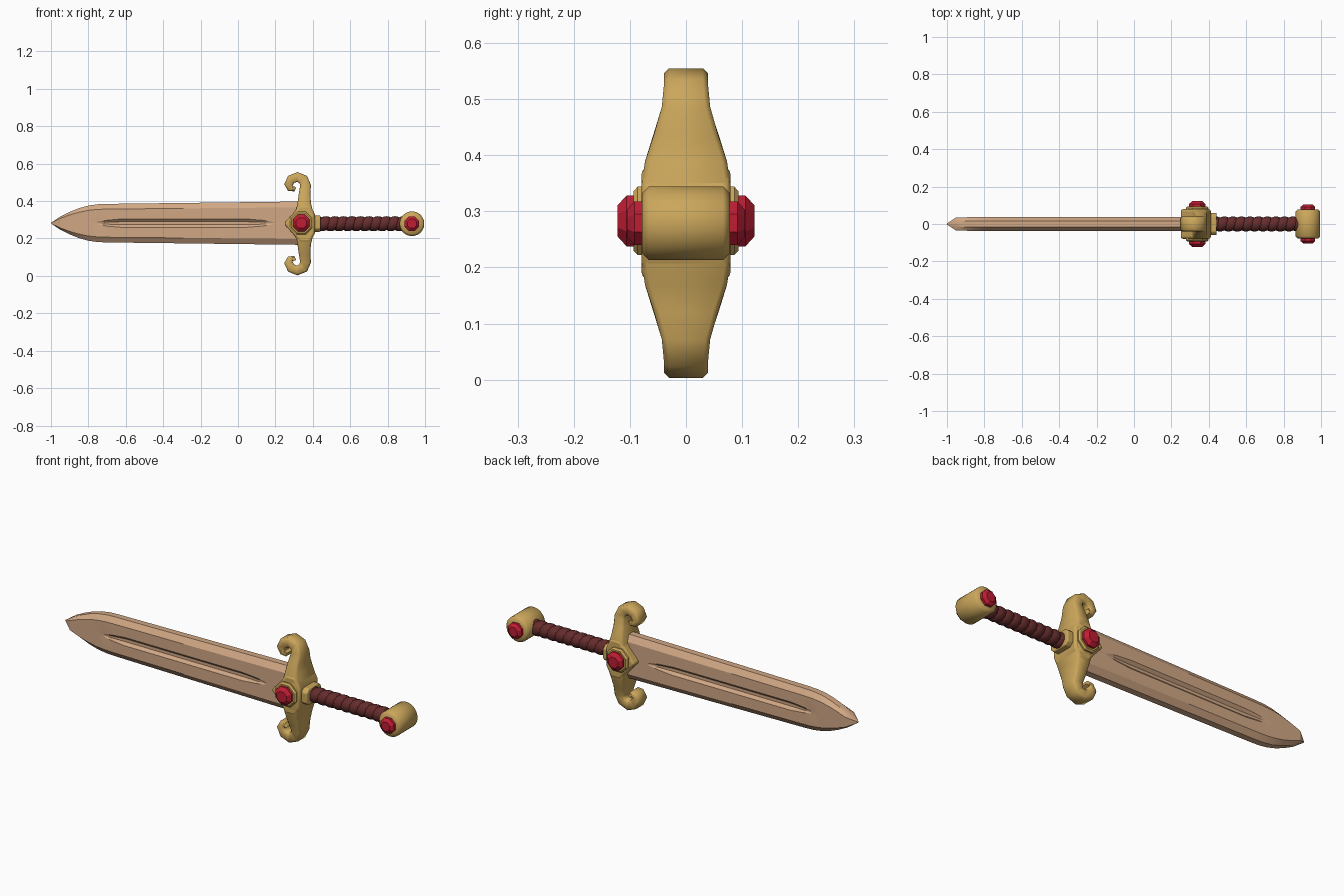
import bpy, bmesh
from math import sin, cos, pi
from mathutils import Vector

cube = bpy.data.objects.get("Cube")
if cube:
    bpy.data.objects.remove(cube)

ZC = 0.279  # height of the sword's long axis


def material(name, rgb):
    m = bpy.data.materials.new(name)
    m.use_nodes = True
    m.diffuse_color = (*rgb, 1)
    m.node_tree.nodes["Principled BSDF"].inputs["Base Color"].default_value = (*rgb, 1)
    return m


WOOD = material("tan_wood", (0.64, 0.39, 0.235))
GOLD = material("gold", (0.60, 0.385, 0.105))
RED = material("red_gem", (0.52, 0.012, 0.033))
LEATHER = material("dark_leather", (0.13, 0.025, 0.025))


def loft(name, rings, mat, bevel=0.0, smooth=True, angle=35):
    """Skin a row of equal-sized closed rings and cap both ends."""
    bm = bmesh.new()
    rows = [[bm.verts.new(p) for p in ring] for ring in rings]
    n = len(rows[0])
    for a, b in zip(rows, rows[1:]):
        for i in range(n):
            j = (i + 1) % n
            bm.faces.new((a[i], a[j], b[j], b[i]))
    bm.faces.new(rows[0])
    bm.faces.new(rows[-1])
    bmesh.ops.recalc_face_normals(bm, faces=bm.faces)
    mesh = bpy.data.meshes.new(name)
    bm.to_mesh(mesh)
    bm.free()
    mesh.materials.append(mat)
    obj = bpy.data.objects.new(name, mesh)
    bpy.context.collection.objects.link(obj)
    if bevel:
        mod = obj.modifiers.new("soft_edges", "BEVEL")
        mod.width, mod.segments, mod.limit_method = bevel, 3, "ANGLE"
        mod.angle_limit = 0.7
    if smooth:
        bpy.ops.object.select_all(action="DESELECT")
        obj.select_set(True)
        bpy.context.view_layer.objects.active = obj
        bpy.ops.object.shade_smooth_by_angle(angle=angle * pi / 180)
    return obj


def disc(x, y, r, sides, z=ZC):
    """Ring facing along y."""
    return [(x + r * cos(2 * pi * (i + 0.5) / sides), y,
             z + r * sin(2 * pi * (i + 0.5) / sides)) for i in range(sides)]


def lerp(table, v):
    """Read a value from a short table of (position, value) pairs."""
    if v <= table[0][0]:
        return table[0][1]
    for (a, p), (b, q) in zip(table, table[1:]):
        if v <= b:
            return p + (q - p) * (v - a) / (b - a)
    return table[-1][1]


# Blade: bevelled edges, tapered tip and a shallow groove on both faces
outline = [(-1, 0.002), (-0.95, 0.035), (-0.9, 0.06), (-0.85, 0.08), (-0.8, 0.094),
           (-0.75, 0.101), (-0.7, 0.103), (0.35, 0.116)]
thick = [(-1, 0.003), (-0.95, 0.036), (0.35, 0.038)]
groove = [(-0.76, 0), (-0.7, 0.6), (-0.63, 1), (0.05, 1), (0.13, 0.6), (0.19, 0)]
stations = sorted({p[0] for p in outline + groove} | {-0.98})
rings = []
for x in stations:
    h, t, g = lerp(outline, x), lerp(thick, x), lerp(groove, x)
    flat = 0.73 * h
    w = min(0.006 + 0.016 * g, 0.4 * flat)
    half = [(h, 0.45 * t), (flat, t), (w, t), (0.35 * w, t - 0.014 * g)]
    side = half + [(-z, y) for z, y in reversed(half)]
    rings.append([(x, -y, ZC + 0.003 + z) for z, y in side] +
                 [(x, y, ZC + 0.003 + z) for z, y in reversed(side)])
loft("blade", rings, WOOD, angle=22)

# Guard centre: block that points towards the blade
half = [(0.295, 0.055), (0.328, 0.1), (0.385, 0.1), (0.411, 0.05)]
shape = [(0.245, 0)] + half + [(x, -z) for x, z in reversed(half)]
loft("guard_centre", [[(x, y, ZC + z) for x, z in shape] for y in (-0.079, 0.079)],
     GOLD, bevel=0.012)

# Guard arms: tapering bars that curl into scrolls (x, height, half width)
arm = [(0.355, 0.03, 0.052), (0.355, 0.07, 0.045), (0.354, 0.11, 0.036),
       (0.356, 0.16, 0.031), (0.361, 0.205, 0.029), (0.349, 0.236, 0.028),
       (0.317, 0.25, 0.026), (0.284, 0.237, 0.025), (0.27, 0.209, 0.023),
       (0.28, 0.188, 0.018), (0.296, 0.185, 0.013), (0.303, 0.198, 0.009)]
depth = [(0.09, 0.079), (0.12, 0.07), (0.2, 0.044), (0.23, 0.039)]
for label, s in (("upper", 1), ("lower", -1)):
    rings = []
    for i, (x, z, w) in enumerate(arm):
        a, b = arm[max(i - 1, 0)], arm[min(i + 1, len(arm) - 1)]
        d = Vector((b[0] - a[0], b[1] - a[1])).normalized()
        y = lerp(depth, z) if i < 6 else 0.039
        c = min(0.009, 0.5 * w)
        section = [(w, y - c), (w - c, y), (c - w, y), (-w, y - c)]
        section += [(u, -v) for u, v in reversed(section)]
        rings.append([(x + d.y * u, v, ZC + s * (z - d.x * u)) for u, v in section])
    loft(label + "_guard_arm", rings, GOLD, angle=50)

# Collar between guard and grip
loft("collar", [[(x, y * 0.06, ZC + z * 0.043) for y, z in
                 ((1, 0.6), (0.7, 1), (-0.7, 1), (-1, 0.6),
                  (-1, -0.6), (-0.7, -1), (0.7, -1), (1, -0.6))]
                for x in (0.4, 0.442)], GOLD, bevel=0.006)

# Grip: leather wound in a helix
SIDES, STEPS, PITCH = 20, 100, 0.046
rings = []
for k in range(STEPS + 1):
    x = 0.43 + 0.46 * k / STEPS
    ring = []
    for i in range(SIDES):
        a = 2 * pi * i / SIDES
        f = (x / PITCH + a / (2 * pi)) % 1
        r = 0.033 + 0.007 * sin(pi * f) ** 0.6
        ring.append((x, r * cos(a), ZC + r * sin(a)))
    rings.append(ring)
loft("grip", rings, LEATHER, angle=40)

# Pommel: short drum lying across the sword
loft("pommel", [disc(0.93, y, r, 32) for y, r in
                ((-0.078, 0.054), (-0.066, 0.066), (0.066, 0.066), (0.078, 0.054))],
     GOLD, angle=50)

# Gems and their settings on both faces
for label, s in (("front", -1), ("back", 1)):
    loft(label + "_gem_setting", [disc(0.338, s * y, r, 8, ZC + 0.004) for y, r in
                                  ((0.06, 0.066), (0.086, 0.066), (0.094, 0.057))],
         GOLD, smooth=False)
    loft(label + "_guard_gem", [disc(0.338, s * y, r, 8, ZC + 0.004) for y, r in
                                ((0.07, 0.049), (0.106, 0.049), (0.122, 0.03))],
         RED, smooth=False)
    loft(label + "_pommel_gem", [disc(0.93, s * y, r, 8) for y, r in
                                 ((0.06, 0.042), (0.092, 0.042), (0.105, 0.026))],
         RED, smooth=False)
